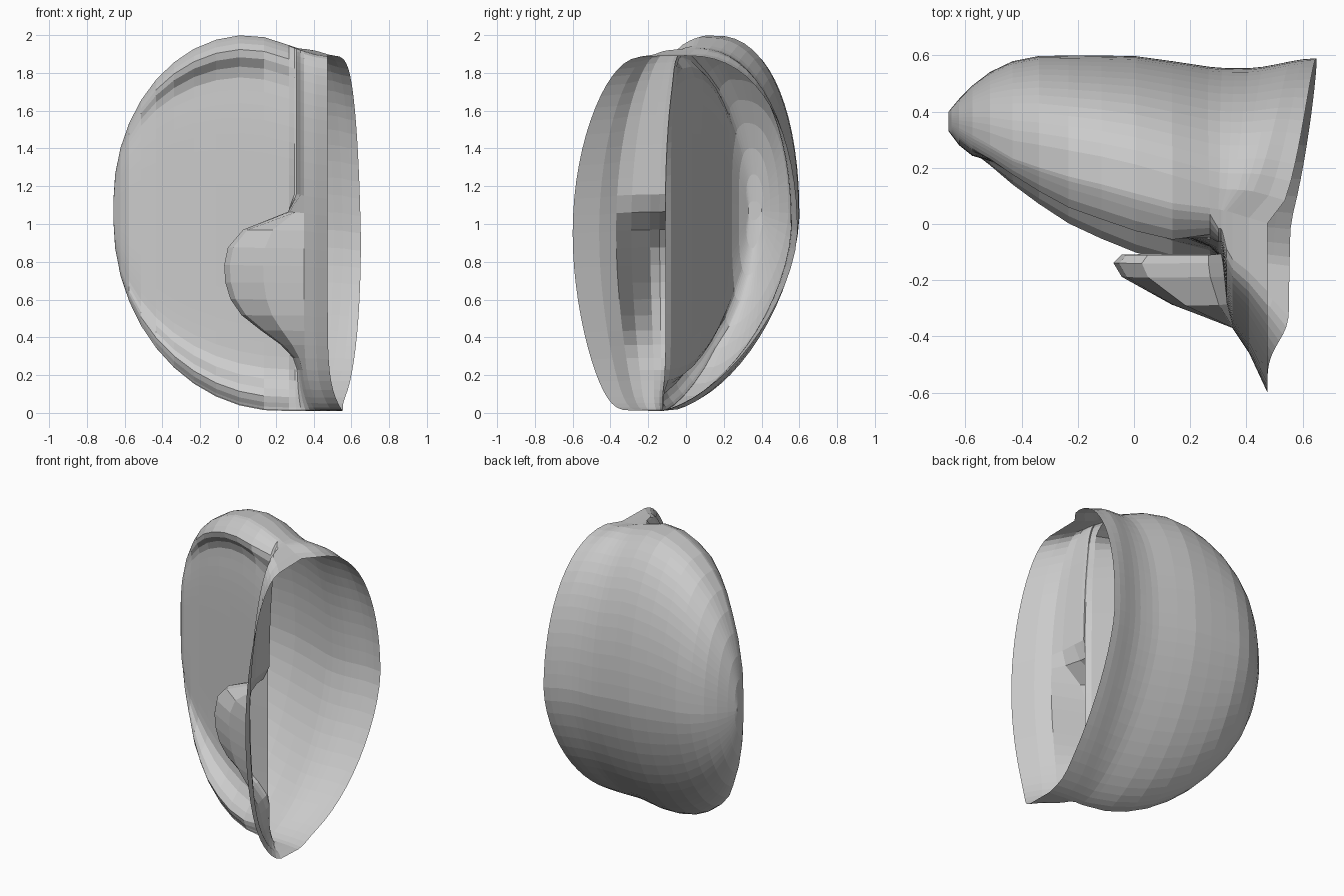
import bpy, bmesh, math

default_cube = bpy.data.objects.get("Cube")
if default_cube:
    bpy.data.objects.remove(default_cube, do_unlink=True)

COLOUR = (0.6, 0.6, 0.6, 1)
grey = bpy.data.materials.new("light_grey")
grey.use_nodes = True
grey.diffuse_color = COLOUR
grey.node_tree.nodes["Principled BSDF"].inputs["Base Color"].default_value = COLOUR


def mix(start, end, amount):
    return start + (end - start) * amount


def clamp(value):
    return min(max(value, 0), 1)


def ease(value):
    value = clamp(value)
    return value * value * (3 - 2 * value)


def dome(value, power):
    return (1 - clamp(abs(value)) ** power) ** (1 / power)


def follow(keys, value):
    """Straight-line interpolation through (position, result) pairs."""
    for (start, first), (end, last) in zip(keys, keys[1:]):
        if value <= end:
            return mix(first, last, clamp((value - start) / (end - start)))
    return keys[-1][1]


# Depths along the width of the dish, and of the small front flap by height
LOWER_EDGE = [(-.66, .36), (-.43, .17), (-.06, 0), (.3, -.13), (.48, -.15)]
UPPER_EDGE = [(-.66, .36), (-.43, .25), (-.06, .17), (.48, 0)]
DISH_FLOOR = [(-.66, .33), (-.6, .25), (-.43, .2), (-.06, .06), (.27, -.08)]
FLAP_REACH = [(.27, 0), (.37, .25), (.5, .72), (.62, .93), (.75, 1),
              (.9, .92), (.98, .7), (1.03, .25), (1.1, 0)]
# Fold of the flap up to the open front edge: width position, depth, reach
FLAP_FOLD = [(.3, -.11, 0), (.31, -.11, .36), (.315, -.14, .395), (.32, -.19, .37),
             (.33, -.29, .2), (.35, -.37, 0), (.41, -.46, 0), (.475, -.6, 0)]


def outline(x):
    """Lowest and highest point of the ear at this width position."""
    top = 1.12 + .88 * dome(min(x - .05, 0) / .71, 2) - .11 * ease((x - .05) / .45)
    bottom = 1.02 - 1.01 * dome(min(x - .22, 0) / .88, 2)
    return bottom, top


def back_depth(x):
    taper = .2 * clamp((-.28 - x) / .38) ** 2.5
    return .6 - taper - .045 * ease((x + .05) / .4) + .035 * ease((x - .4) / .25)


def section_loop(front_x, back_x, front_y, reach, front_fullness, count):
    """One closed loop: front with a rolled lip, then the rounded back."""
    bottom, top = outline(front_x)
    lip = .11 * ease((front_x + .66) / .5) * ease((.36 - front_x) / .3)
    points = []
    for step in range(count):
        angle = math.tau * step / count - math.pi / 2
        side = math.sin(angle)
        z = mix(bottom, top, (side + 1) / 2)
        edge = mix(follow(LOWER_EDGE, front_x), follow(UPPER_EDGE, front_x), (side + 1) / 2)
        slant = .45 if side < 0 else 0
        if step <= count // 2:
            curl = lip * math.exp(-((abs(side) - .92) / .08) ** 2)
            y = mix(edge, front_y, front_fullness(side)) - curl
            x = mix(front_x, back_x, slant * side ** 8) - reach * follow(FLAP_REACH, z)
        else:
            fullness = dome(side, 2.3 if side > 0 else 1.55)
            y = mix(edge, back_depth(back_x), fullness)
            x = mix(front_x, back_x, max(math.sqrt(fullness), slant))
            x -= .02 * side * fullness * ease(front_x / .47)
        points.append((x, y, z))
    return points


def dish_fullness(side):
    return math.sqrt(1 - clamp(abs(side)) ** 4)


def wall_fullness(side):
    return (1 - .4 * side * side) * dome(side, 8)


# Dish sections crowd towards the outer tip, flap sections run to the open side
COUNT = 64
DISH_STEPS = 11
loops = []
for step in range(DISH_STEPS + 1):
    x = mix(.27, -.66, math.cos(step / DISH_STEPS * math.pi / 2))
    loops.append(section_loop(x, x, follow(DISH_FLOOR, x), 0, dish_fullness, COUNT))
for index, (x, depth, reach) in enumerate(FLAP_FOLD, start=1):
    back_x = mix(.27, .65, index / len(FLAP_FOLD))
    loops.append(section_loop(x, back_x, depth, reach, wall_fullness, COUNT))

# Ear shell: join the loops, close the tip and leave the side open
bm = bmesh.new()
rings = [[bm.verts.new(point) for point in loop] for loop in loops]
for ring, following in zip(rings, rings[1:]):
    for i in range(COUNT):
        j = (i + 1) % COUNT
        bm.faces.new((ring[i], following[i], following[j], ring[j]))
bm.faces.new(rings[0])
bmesh.ops.recalc_face_normals(bm, faces=bm.faces[:])
mesh = bpy.data.meshes.new("ear_shell")
bm.to_mesh(mesh)
bm.free()
mesh.materials.append(grey)
ear = bpy.data.objects.new("ear_shell", mesh)
bpy.context.collection.objects.link(ear)
